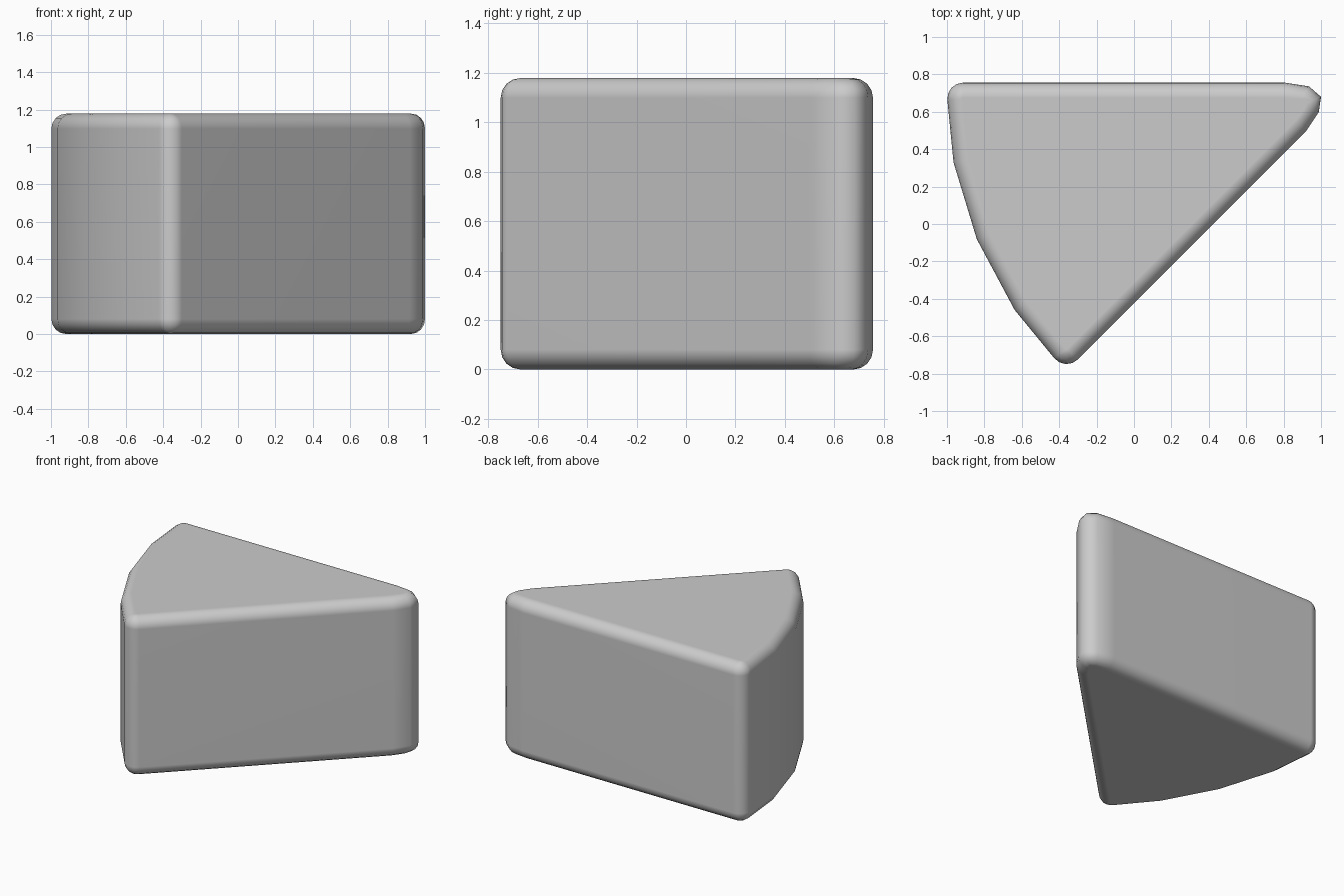
import bpy, bmesh
from math import sin, cos, radians, pi, hypot

if "Cube" in bpy.data.objects:
    bpy.data.objects.remove(bpy.data.objects["Cube"])

H, B, R = 1.178, 0.08, 0.085          # height, edge bevel, corner radius
AX, AY, RAD = 1.18, 0.756, 2.187      # sharp apex of the wedge and its arc radius
STEP = 11.25                          # arc facet angle


def corner(vx, vy, a0, a1, n=4):
    """Rounded corner as (x, y, outward angle) between two face normals."""
    half = radians((180 - (a1 - a0)) / 2)
    mid, d = radians((a0 + a1) / 2), R / sin(half)
    cx, cy = vx - cos(mid) * d, vy - sin(mid) * d
    return [(cx + R * cos(a), cy + R * sin(a), a)
            for a in (radians(a0 + (a1 - a0) * i / n) for i in range(n + 1))]


def arc_point(a):
    t = radians(180 + a)
    return AX + RAD * cos(t), AY + RAD * sin(t), t


# outline: blunt tip, back corner, faceted arc, front corner
outline = [(x, y, radians(a)) for x, y, a in (
    (0.92, 0.496, -45), (0.988, 0.598, -12), (1.0, 0.68, 22),
    (0.935, 0.736, 56), (0.805, AY, 90))]
x, y, _ = arc_point(0)
outline += corner(x, y, 90, 180 + STEP / 2)
outline += [arc_point(STEP * i) for i in (1, 2, 3)]
x, y, _ = arc_point(45)
outline += corner(x, y, 225 - STEP / 2, 315)

# stacked rings with rounded bottom and top edges
N = 4
levels = [(B * (1 - sin(pi / 2 * i / N)), B * (1 - cos(pi / 2 * i / N))) for i in range(N + 1)]
levels = [(ins, z) for ins, z in levels]
rounded = [(B - B * sin(pi / 2 * i / N), B - B * cos(pi / 2 * i / N)) for i in range(N + 1)]
levels = rounded + [(ins, H - z) for ins, z in reversed(rounded)]

bm = bmesh.new()
rings = [[bm.verts.new((px - cos(a) * d, py - sin(a) * d, z)) for px, py, a in outline]
         for d, z in levels]
for lo, hi in zip(rings, rings[1:]):
    for i in range(len(outline)):
        j = (i + 1) % len(outline)
        bm.faces.new((lo[i], lo[j], hi[j], hi[i]))
bm.faces.new(rings[0][::-1])
bm.faces.new(rings[-1])
for f in bm.faces:
    f.smooth = True
bmesh.ops.recalc_face_normals(bm, faces=bm.faces[:])

mesh = bpy.data.meshes.new("wedge")
bm.to_mesh(mesh)
bm.free()
wedge = bpy.data.objects.new("wedge", mesh)
bpy.context.collection.objects.link(wedge)
wn = wedge.modifiers.new("even_shading", 'WEIGHTED_NORMAL')
wn.keep_sharp = True
